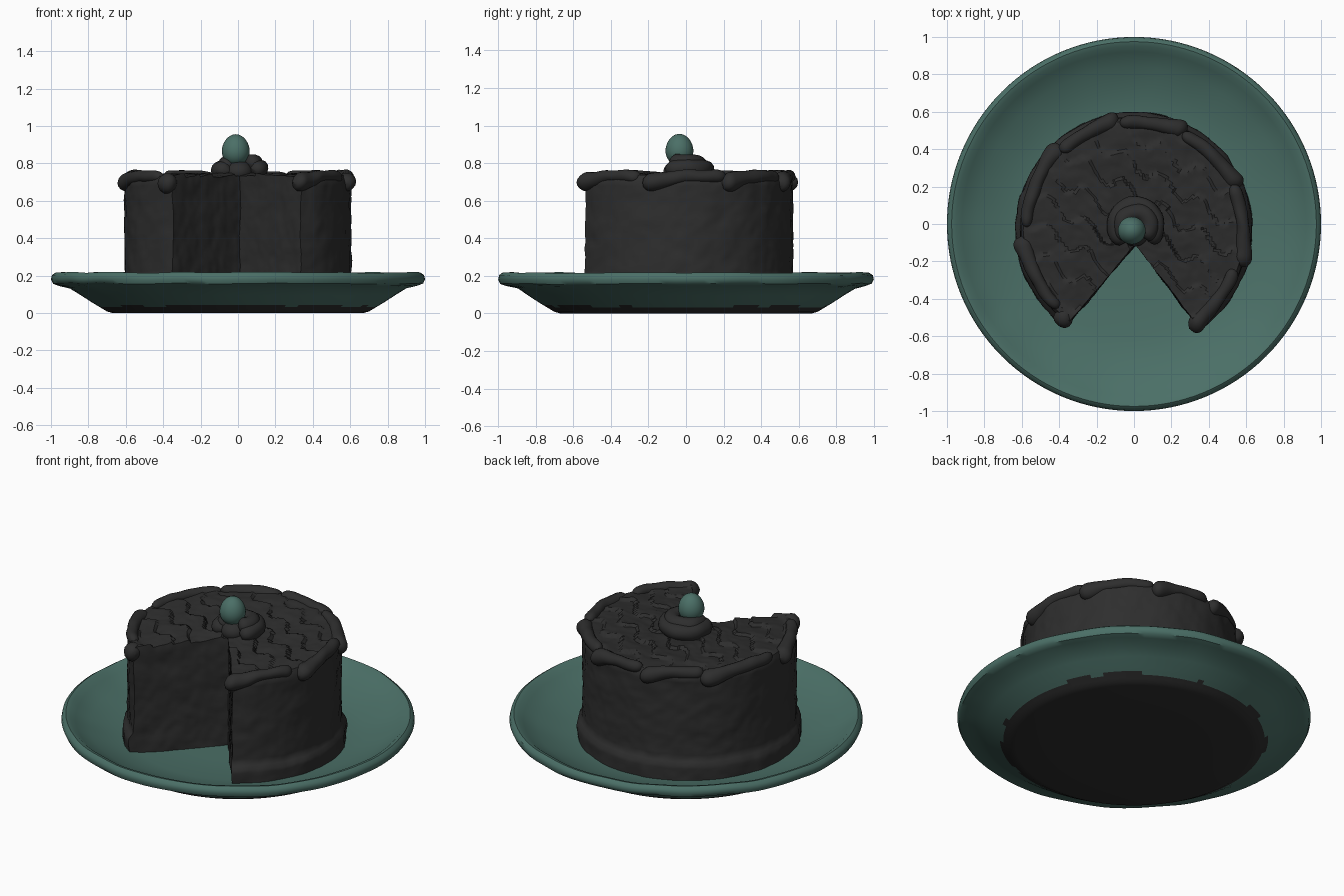
import bpy, bmesh, math
from mathutils import Vector, noise

if "Cube" in bpy.data.objects:
    bpy.data.objects.remove(bpy.data.objects["Cube"])

def material(name, c):
    m = bpy.data.materials.new(name)
    m.diffuse_color = (*c, 1)
    m.use_nodes = True
    m.node_tree.nodes["Principled BSDF"].inputs["Base Color"].default_value = m.diffuse_color
    return m

TEAL = material("muted teal", (0.07, 0.16, 0.135))
DARK = material("dark chocolate", (0.027, 0.027, 0.027))

def grid(bm, f, nu, nv):
    """Add a surface patch from a function of u, v in 0..1."""
    vs = [[bm.verts.new(f(i / nu, j / nv)) for j in range(nv + 1)] for i in range(nu + 1)]
    for i in range(nu):
        for j in range(nv):
            bm.faces.new((vs[i][j], vs[i + 1][j], vs[i + 1][j + 1], vs[i][j + 1]))

def finish(bm, name, mats, angle=45):
    bmesh.ops.remove_doubles(bm, verts=bm.verts[:], dist=0.0004)
    bmesh.ops.recalc_face_normals(bm, faces=bm.faces[:])
    me = bpy.data.meshes.new(name)
    bm.to_mesh(me)
    bm.free()
    for m in mats:
        me.materials.append(m)
    ob = bpy.data.objects.new(name, me)
    bpy.context.collection.objects.link(ob)
    bpy.ops.object.select_all(action='DESELECT')
    ob.select_set(True)
    bpy.context.view_layer.objects.active = ob
    bpy.ops.object.shade_smooth_by_angle(angle=math.radians(angle))
    return ob

# Plate: lathed dish with a slightly uneven rim and a dark foot
PLATE = [(0, .065), (.35, .068), (.6, .078), (.72, .1), (.84, .145), (.92, .185), (.95, .21),
         (.975, .217), (.995, .203), (1, .18), (.99, .158), (.96, .147), (.9, .133), (.84, .095),
         (.78, .056), (.76, .044), (.74, .032), (.72, .02), (.7, .008), (.67, 0), (.35, 0), (0, 0)]

def plate_point(u, v):
    r, z = PLATE[round(v * (len(PLATE) - 1))]
    a = u * math.tau
    p = Vector((r * math.cos(a), r * math.sin(a), z))
    if z > .13:
        p.z += .007 * noise.noise(p * 5)
    return p

bm = bmesh.new()
grid(bm, plate_point, 128, len(PLATE) - 1)
plate = finish(bm, "plate", [TEAL, DARK])
for f in plate.data.polygons:
    c = f.center
    if f.normal.z < -.1 and c.z < .036 + .018 * noise.noise(c * 6):
        f.material_index = 1

# Cake: round body with a missing wedge, all patches share one mapping
APEX = Vector((.01, -.11))
A0, A1 = math.radians(-58), math.radians(236.5)
BASE, TOP = .055, .735

def radius(a):
    return .61 - .035 * math.sin(a)

def cake_point(s, t, v):
    a = A0 + t * (A1 - A0)
    z = BASE + v * (TOP - BASE)
    r = radius(a) - .005
    r += .028 * max(0, min(1, (.2 - z) / .035)) - .018 * max(0, (v - .95) / .05)
    xy = APEX + s * (Vector((r * math.cos(a), r * math.sin(a))) - APEX)
    x, y = xy
    # comb marks pulled through the icing on top
    k = ((.6 * x + y + .04 * math.sin(x * 31)) / .16) % 1
    z += v ** 12 * .018 * (k - .4) * min(1, (1.02 - s) * 8)
    p = Vector((x, y, z))
    return p + .007 * noise.noise_vector(p * 9) + .004 * noise.noise_vector(p * 25)

bm = bmesh.new()
grid(bm, lambda u, v: cake_point(v, u, 1), 160, 40)
grid(bm, lambda u, v: cake_point(1, u, v), 160, 36)
for end in (0, 1):
    grid(bm, lambda u, v, e=end: cake_point(u, e, v), 40, 36)
finish(bm, "cake", [DARK])

# Icing roll: a tube swept round the z axis with rounded ends
def roll(name, path, size, a0, a1, centre=(0, 0)):
    def f(u, v):
        a = math.radians(a0 + u * (a1 - a0))
        r, z = path(u, a)
        rho, phi = size(u), v * math.tau
        p = Vector((centre[0] + (r + rho * math.cos(phi)) * math.cos(a),
                    centre[1] + (r + rho * math.cos(phi)) * math.sin(a),
                    z + rho * math.sin(phi)))
        return p + .008 * noise.noise_vector(p * 10)
    b = bmesh.new()
    grid(b, f, 40, 14)
    return finish(b, name, [DARK], 60)

def caps(u, w):
    """0 at both ends, 1 inside, rounded over the width w."""
    d = max(0, min(1, min(u, 1 - u) / w))
    return math.sqrt(max(.0001, 1 - (1 - d) ** 2))

# Rim swags: a fat blob at the start thinning into a tail
SWAGS = [(-62, -24), (-22, 22), (19, 62), (60, 98), (98, 136), (133, 182), (186, 228), (228, 238)]
for i, (a, b) in enumerate(SWAGS):
    short = b - a < 15
    w = .5 if short else .13
    fat = (lambda u: 1) if short else (lambda u: math.exp(-(u / .32) ** 2))
    roll(f"icing_swag_{i + 1}",
         lambda u, t: (radius(t) - .012 - .02 * (1 - fat(u)), .695 + .035 * (1 - fat(u))),
         lambda u: caps(u, w) * (.034 + .02 * fat(u)), a, b)

# Centre rosette: two rising turns, open over the missing wedge
roll("rosette_outer", lambda u, t: (.105, .762 + .008 * (1 - u)), lambda u: .05 * caps(u, .1),
     -55, 238, (.01, -.005))
roll("rosette_inner", lambda u, t: (.075, .79 + .015 * (1 - u)), lambda u: .045 * caps(u, .1),
     -58, 235, (.01, -.01))

def egg(name, mat, centre, size, taper):
    b = bmesh.new()
    bmesh.ops.create_uvsphere(b, u_segments=32, v_segments=20, radius=1)
    for v in b.verts:
        k = 1 - taper * v.co.z
        v.co = Vector(centre) + Vector((v.co.x * size[0] * k, v.co.y * size[1] * k, v.co.z * size[2]))
    finish(b, name, [mat], 60)

egg("rosette_core", DARK, (.005, -.04, .755), (.075, .08, .06), 0)
egg("cherry", TEAL, (-.012, -.035, .872), (.074, .074, .084), .08)
